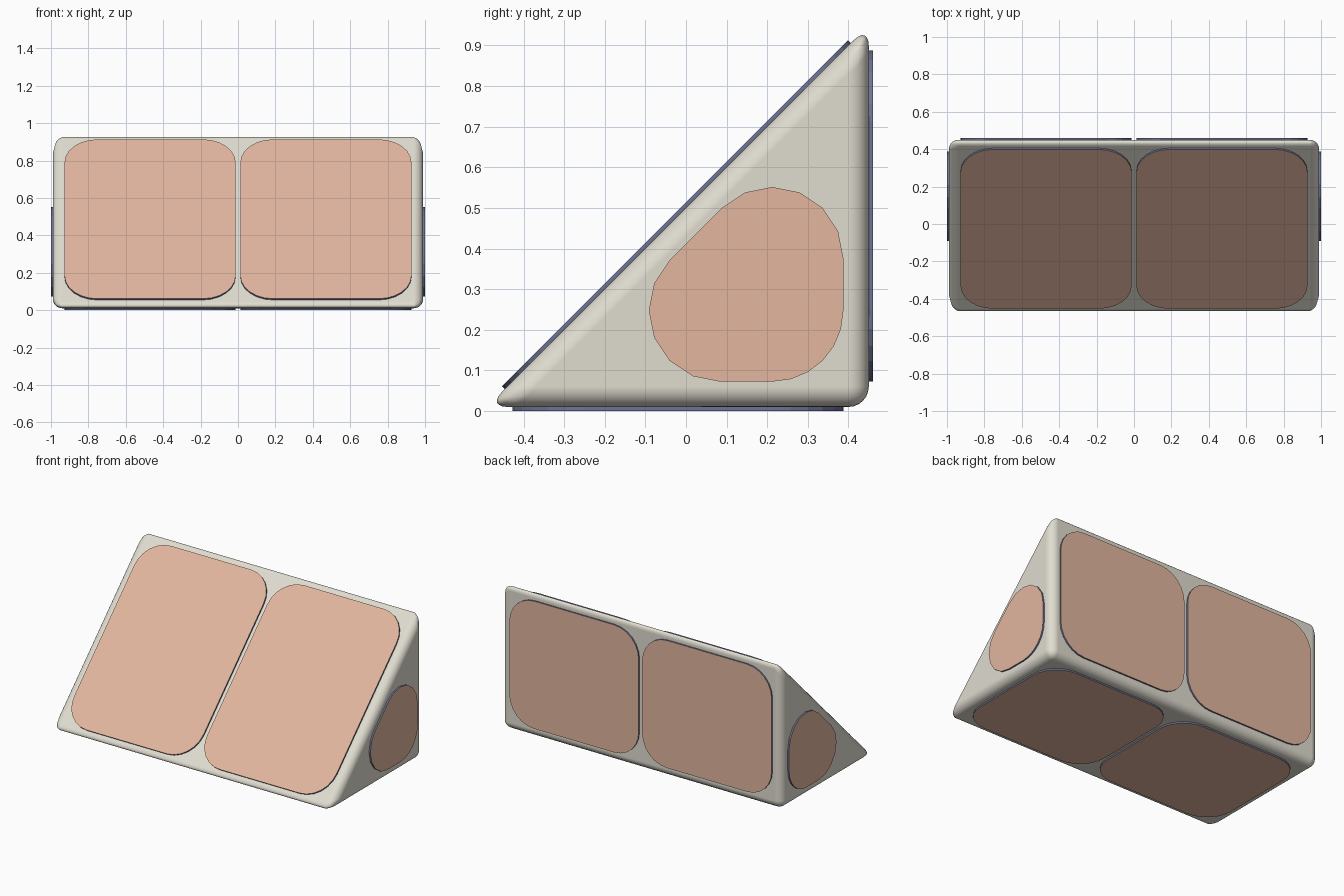
import bpy, bmesh, math
from mathutils import Vector

if "Cube" in bpy.data.objects:
    bpy.data.objects.remove(bpy.data.objects["Cube"])

BEVEL, INSET, RADIUS, THICK, SEGS = 0.05, 0.0125, 0.175, 0.01, 6
EDGE = BEVEL + INSET                  # panel margin from the sharp edges
X_END = 0.99                          # half length of the body
Y0, Y1, Z0, Z1 = -0.49, 0.45, 0.01, 0.95
S = math.sqrt(0.5)


def material(name, *rgb):
    lin = [((c / 255 + 0.055) / 1.055) ** 2.4 for c in rgb]
    m = bpy.data.materials.new(name)
    m.diffuse_color = (*lin, 1)
    m.use_nodes = True
    m.node_tree.nodes["Principled BSDF"].inputs["Base Color"].default_value = m.diffuse_color
    return m


cream = material("warm_cream", 224, 221, 208)
peach = material("peach", 226, 182, 159)
slate = material("slate_blue", 112, 116, 150)


def add_object(name, bm, mats):
    bmesh.ops.recalc_face_normals(bm, faces=bm.faces[:])
    me = bpy.data.meshes.new(name)
    bm.to_mesh(me)
    bm.free()
    for m in mats:
        me.materials.append(m)
    ob = bpy.data.objects.new(name, me)
    bpy.context.collection.objects.link(ob)
    return ob


def rounded(points, r=RADIUS):
    """Round every corner of a convex 2D outline with a tangent arc."""
    out = []
    pts = [Vector(p) for p in points]
    for i, p in enumerate(pts):
        a = (pts[i - 1] - p).normalized()
        b = (pts[(i + 1) % len(pts)] - p).normalized()
        half = a.angle(b) / 2
        centre = p + (a + b).normalized() * (r / math.sin(half))
        t = r / math.tan(half)
        start, end = p + a * t - centre, p + b * t - centre
        turn = math.pi - 2 * half
        for k in range(SEGS + 1):
            f = k / SEGS
            out.append(centre + (start * math.sin((1 - f) * turn)
                                 + end * math.sin(f * turn)) / math.sin(turn))
    return out


def panel(name, outline, origin, u, v, n):
    """Thin rounded plate on a face: peach top, slate rim."""
    o, u, v, n = Vector(origin), Vector(u), Vector(v), Vector(n)
    bm = bmesh.new()
    ring = [o + u * p.x + v * p.y for p in rounded(outline)]
    low = [bm.verts.new(p - n * 0.002) for p in ring]
    top = [bm.verts.new(p + n * THICK) for p in ring]
    bm.faces.new(low).material_index = 1
    bm.faces.new(top).material_index = 0
    for i in range(len(ring)):
        j = (i + 1) % len(ring)
        bm.faces.new((low[i], low[j], top[j], top[i])).material_index = 1
    add_object(name, bm, (peach, slate))


# wedge body: extruded right triangle with rounded edges
bm = bmesh.new()
tri = [(Y0, Z0), (Y1, Z0), (Y1, Z1)]
left = [bm.verts.new((-X_END, y, z)) for y, z in tri]
right = [bm.verts.new((X_END, y, z)) for y, z in tri]
bm.faces.new(left)
bm.faces.new(right)
for i in range(3):
    j = (i + 1) % 3
    bm.faces.new((left[i], left[j], right[j], right[i]))
body = add_object("wedge_body", bm, (cream,))
for p in body.data.polygons:
    p.use_smooth = True
bev = body.modifiers.new("rounded_edges", 'BEVEL')
bev.width, bev.segments = BEVEL, 6
bev.limit_method = 'NONE'
bev.harden_normals = True

# pairs of rectangular panels on the slope, back and bottom
slope = (Z1 - Z0) / S
faces = [
    ("slope", slope, (0, Y0, Z0), (0, S, S), (0, -S, S)),
    ("back", Z1 - Z0, (0, Y1, Z0), (0, 0, 1), (0, 1, 0)),
    ("bottom", Y1 - Y0, (0, Y0, Z0), (0, 1, 0), (0, 0, -1)),
]
for name, length, origin, v, n in faces:
    for side, word in ((-1, "left"), (1, "right")):
        xa, xb = INSET, X_END - EDGE
        ya, yb = EDGE, length - EDGE
        panel(f"{name}_panel_{word}", [(xa, ya), (xb, ya), (xb, yb), (xa, yb)],
              origin, (side, 0, 0), v, n)

# rounded triangular panels on both ends
ya, za = Y1 - EDGE, Z0 + EDGE
rise = Z0 - Y0 - EDGE / S             # slope line moved inward: z = y + rise
end_tri = [(za - rise, za), (ya, za), (ya, ya + rise)]
for side, word in ((-1, "left"), (1, "right")):
    panel(f"end_panel_{word}", end_tri, (side * X_END, 0, 0),
          (0, 1, 0), (0, 0, 1), (side, 0, 0))
